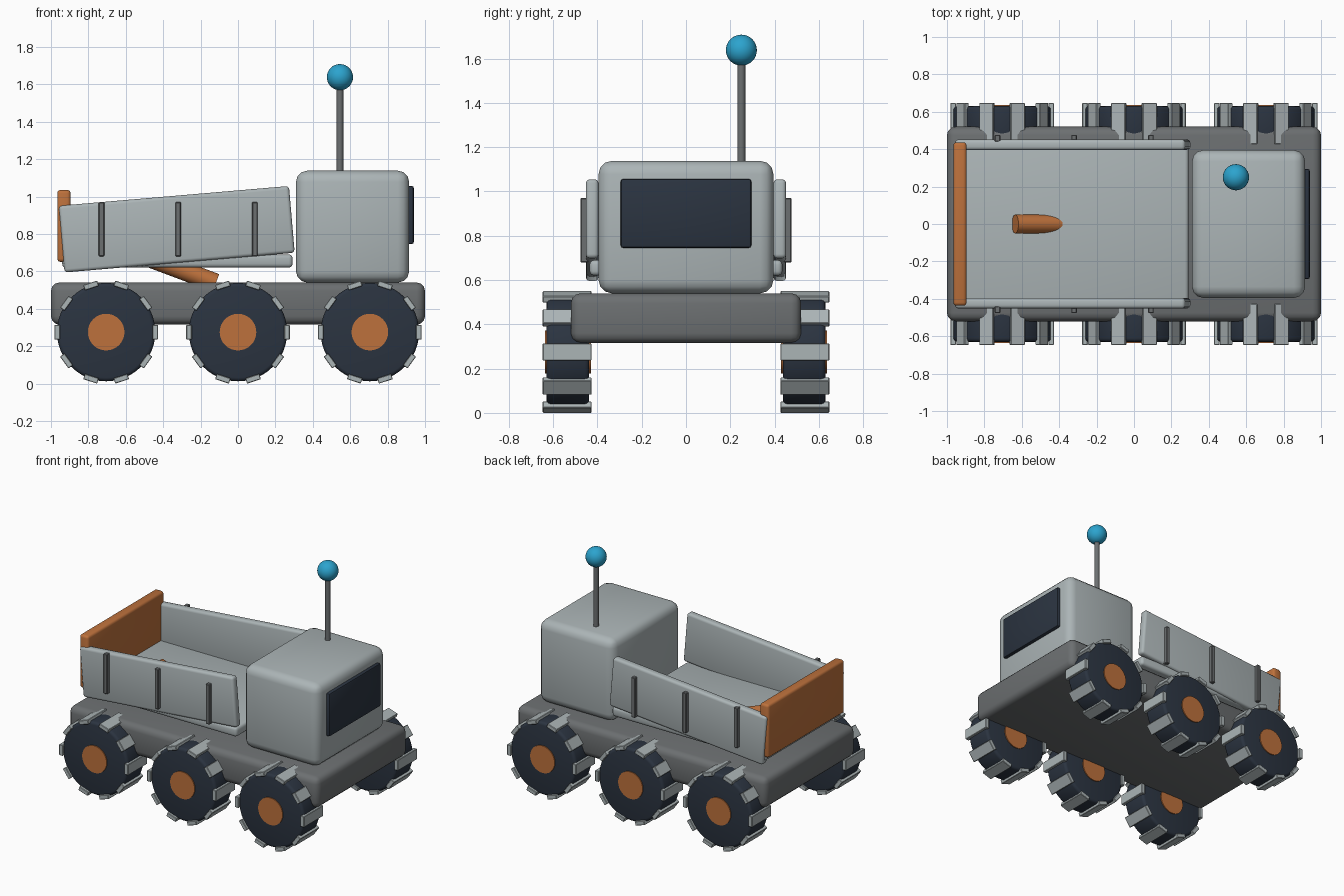
import bpy, bmesh, math
from mathutils import Matrix, Vector

if "Cube" in bpy.data.objects:
    bpy.data.objects.remove(bpy.data.objects["Cube"])


def material(name, rgb):
    m = bpy.data.materials.new(name)
    m.diffuse_color = (*rgb, 1)
    m.use_nodes = True
    m.node_tree.nodes["Principled BSDF"].inputs["Base Color"].default_value = m.diffuse_color
    return m


LIGHT = material("light_grey", (0.41, 0.46, 0.47))
DARK = material("dark_grey", (0.15, 0.16, 0.165))
NAVY = material("navy", (0.024, 0.034, 0.052))
ORANGE = material("orange", (0.51, 0.165, 0.045))
BLUE = material("blue", (0.025, 0.37, 0.62))


def finish(name, bm, mat, matrix):
    bm.transform(matrix)
    mesh = bpy.data.meshes.new(name)
    bm.to_mesh(mesh)
    bm.free()
    mesh.materials.append(mat)
    ob = bpy.data.objects.new(name, mesh)
    bpy.context.collection.objects.link(ob)
    bpy.ops.object.select_all(action='DESELECT')
    ob.select_set(True)
    bpy.context.view_layer.objects.active = ob
    bpy.ops.object.shade_smooth_by_angle(angle=math.radians(35))
    return ob


def bevel(bm, edges, width, segments):
    bmesh.ops.bevel(bm, geom=edges, offset=width, segments=segments,
                    profile=0.5, affect='EDGES', clamp_overlap=True)


def box(name, lo, hi, mat, width=0.0, segments=3, tilt=0.0):
    """Rounded box between two corners, tilted about y."""
    lo, hi = Vector(lo), Vector(hi)
    bm = bmesh.new()
    bmesh.ops.create_cube(bm, size=1, matrix=Matrix.Diagonal((*(hi - lo), 1)))
    if width:
        bevel(bm, bm.edges[:], width, segments)
    return finish(name, bm, mat,
                  Matrix.Translation((lo + hi) / 2) @ Matrix.Rotation(tilt, 4, 'Y'))


def rod(name, a, b, radius, mat, width=0.0, sides=32):
    """Cylinder from a to b with optional rounded rims."""
    a, b = Vector(a), Vector(b)
    bm = bmesh.new()
    bmesh.ops.create_cone(bm, cap_ends=True, segments=sides, radius1=radius,
                          radius2=radius, depth=(b - a).length)
    if width:
        rims = [e for e in bm.edges if abs(e.verts[0].co.z - e.verts[1].co.z) < 1e-5]
        bevel(bm, rims, width, 3)
    turn = (b - a).to_track_quat('Z', 'Y').to_matrix().to_4x4()
    return finish(name, bm, mat, Matrix.Translation((a + b) / 2) @ turn)


# Chassis and cab
box("chassis", (-1, -0.52, 0.315), (1, 0.52, 0.54), DARK, 0.045)
box("cab", (0.31, -0.395, 0.54), (0.915, 0.395, 1.138), LIGHT, 0.06)
box("windscreen", (0.89, -0.295, 0.745), (0.94, 0.295, 1.057), NAVY, 0.012, 2)

# Antenna
rod("antenna_mast", (0.545, 0.25, 1.1), (0.545, 0.25, 1.62), 0.018, DARK, sides=16)
ball = bmesh.new()
bmesh.ops.create_uvsphere(ball, u_segments=32, v_segments=16, radius=0.07)
finish("antenna_ball", ball, BLUE, Matrix.Translation((0.545, 0.25, 1.638)))

# Cargo bed
box("bed_floor", (-0.94, -0.435, 0.62), (0.292, 0.435, 0.69), LIGHT, 0.02)
box("tailgate", (-0.966, -0.437, 0.65), (-0.895, 0.437, 1.035), ORANGE, 0.018)
rod("lift_piston", (-0.118, 0, 0.538), (-0.635, 0, 0.732), 0.05, ORANGE)
for s, side in ((-1, "right"), (1, "left")):
    y0, y1 = sorted((s * 0.395, s * 0.452))
    box(f"bed_side_{side}", (-0.945, y0, 0.646), (0.29, y1, 1.004), LIGHT,
        0.018, tilt=math.radians(-4.9))
    for i, x in enumerate((-0.73, -0.32, 0.09)):
        y0, y1 = sorted((s * 0.44, s * 0.477))
        box(f"bed_rib_{side}_{i}", (x - 0.015, y0, 0.68), (x + 0.015, y1, 0.97),
            DARK, 0.004, 1)

# Wheels with hubs and ten tread blocks each
AXLE_Z, TREADS = 0.275, 10
for s, side in ((-1, "right"), (1, "left")):
    for i, x in enumerate((-0.705, 0, 0.705)):
        tag = f"{side}_{i}"
        rod(f"tyre_{tag}", (x, s * 0.437, AXLE_Z), (x, s * 0.63, AXLE_Z),
            0.263, NAVY, 0.02, 48)
        rod(f"hub_{tag}", (x, s * 0.43, AXLE_Z), (x, s * 0.637, AXLE_Z), 0.098, ORANGE)
        bm = bmesh.new()
        for k in range(TREADS):
            spot = (Matrix.Rotation(k * math.tau / TREADS, 4, 'Y')
                    @ Matrix.Translation((0.262, 0, 0))
                    @ Matrix.Diagonal((0.03, 0.22, 0.078, 1)))
            bmesh.ops.create_cube(bm, size=1, matrix=spot)
        bevel(bm, bm.edges[:], 0.003, 1)
        finish(f"treads_{tag}", bm, LIGHT, Matrix.Translation((x, s * 0.537, AXLE_Z)))
